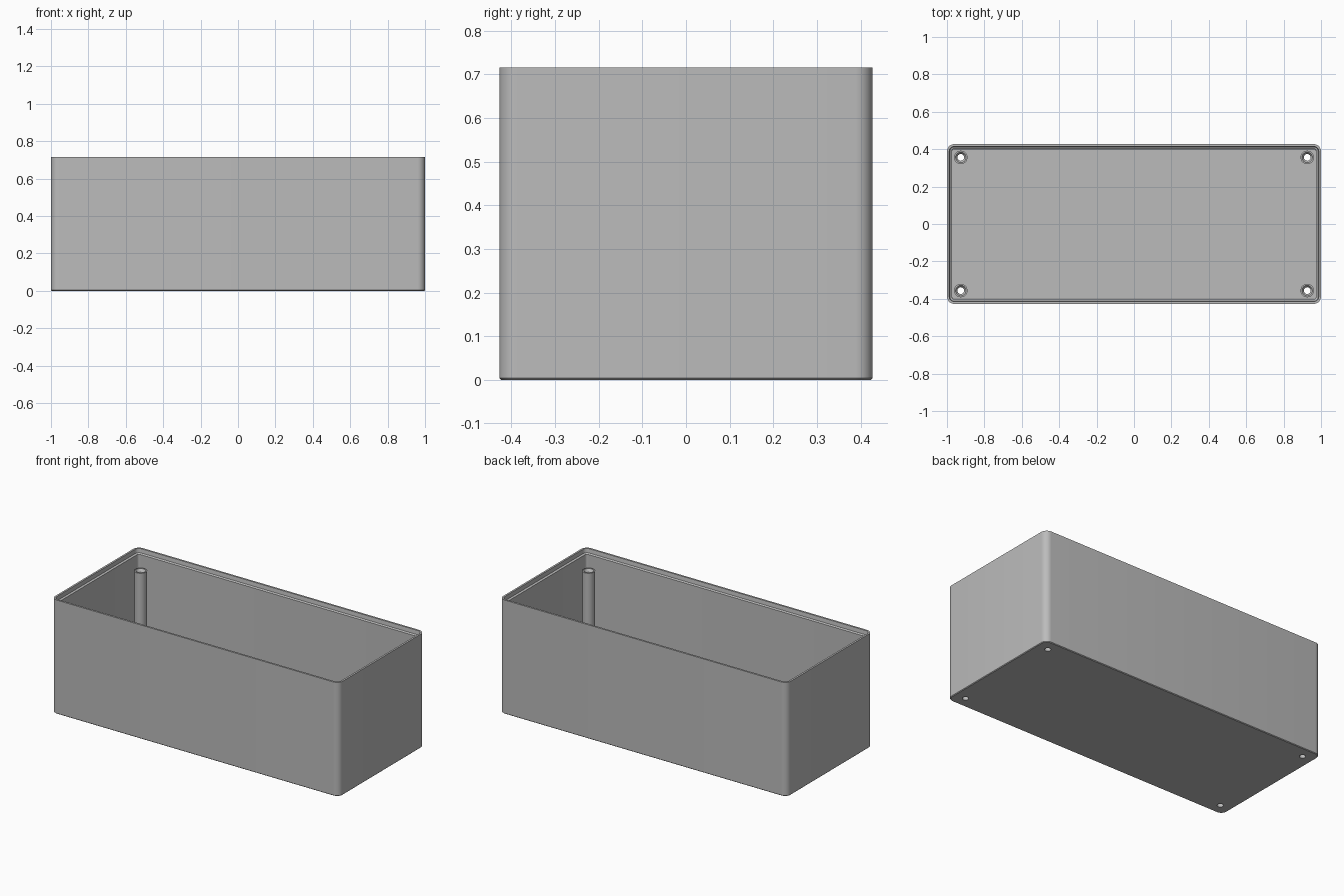
import bpy, bmesh, math
from mathutils import Vector

cube = bpy.data.objects.get("Cube")
if cube:
    bpy.data.objects.remove(cube, do_unlink=True)

HALF_X, HALF_Y, HEIGHT = 1.0, 0.4275, 0.715
RADIUS, FLOOR = 0.04, 0.03
POST_X, POST_Y, POST_TOP = 0.926, 0.356, 0.61
POST_R, HOLE_R = 0.036, 0.018

grey = bpy.data.materials.new("plain grey")
grey.use_nodes = True
grey.diffuse_color = (0.5, 0.5, 0.5, 1)
grey.node_tree.nodes["Principled BSDF"].inputs["Base Color"].default_value = (0.5, 0.5, 0.5, 1)


def finish(name, bm):
    mesh = bpy.data.meshes.new(name)
    bmesh.ops.recalc_face_normals(bm, faces=bm.faces)
    bm.to_mesh(mesh)
    bm.free()
    mesh.materials.append(grey)
    obj = bpy.data.objects.new(name, mesh)
    bpy.context.collection.objects.link(obj)
    return obj


def smooth(obj):
    bpy.ops.object.select_all(action="DESELECT")
    obj.select_set(True)
    bpy.context.view_layer.objects.active = obj
    bpy.ops.object.shade_smooth_by_angle(angle=math.radians(30))


def rounded_rectangle(inset, z, steps=8):
    r = max(RADIUS - inset, 0.012)
    cx, cy = HALF_X - inset - r, HALF_Y - inset - r
    points = []
    for quarter, (sx, sy) in enumerate([(1, 1), (-1, 1), (-1, -1), (1, -1)]):
        for i in range(steps + 1):
            a = (quarter + i / steps) * math.pi / 2
            points.append(Vector((sx * cx + r * math.cos(a), sy * cy + r * math.sin(a), z)))
    return points


def circle(r, z, steps=32):
    return [Vector((r * math.cos(2 * math.pi * i / steps),
                    r * math.sin(2 * math.pi * i / steps), z)) for i in range(steps)]


def loft(bm, rings, capped):
    loops = [[bm.verts.new(p) for p in ring] for ring in rings]
    for low, high in zip(loops, loops[1:]):
        for i in range(len(low)):
            j = (i + 1) % len(low)
            bm.faces.new((low[i], low[j], high[j], high[i]))
    if capped:
        bm.faces.new(loops[0])
        bm.faces.new(loops[-1])


# Open-topped box: outside wall, thin rim, sloped lip, inside wall and floor
bm = bmesh.new()
section = [(0.004, 0), (0, 0.004), (0, HEIGHT), (0.012, HEIGHT),
           (0.015, HEIGHT - 0.025), (0.026, HEIGHT - 0.03), (0.028, FLOOR)]
loft(bm, [rounded_rectangle(inset, z) for inset, z in section], True)
box = finish("box_shell", bm)

corners = [(sx * POST_X, sy * POST_Y) for sx in (-1, 1) for sy in (-1, 1)]

# Screw holes through the floor
bm = bmesh.new()
for x, y in corners:
    offset = Vector((x, y, 0))
    loft(bm, [[p + offset for p in circle(HOLE_R, z)] for z in (-0.1, 0.1)], True)
cutter = finish("hole_cutter", bm)
cutter.hide_render = True
cut = box.modifiers.new("screw holes", "BOOLEAN")
cut.operation = "DIFFERENCE"
cut.solver = "EXACT"
cut.object = cutter
bpy.context.view_layer.objects.active = box
bpy.ops.object.modifier_apply(modifier=cut.name)
bpy.data.objects.remove(cutter, do_unlink=True)
smooth(box)

# Hollow corner screw posts with a countersunk top
for number, (x, y) in enumerate(corners, 1):
    bm = bmesh.new()
    profile = [(POST_R, FLOOR), (POST_R, POST_TOP), (0.028, POST_TOP),
               (HOLE_R, POST_TOP - 0.015), (HOLE_R, FLOOR)]
    loft(bm, [circle(r, z) for r, z in profile], False)
    post = finish(f"screw_post_{number}", bm)
    post.location = (x, y, 0)
    smooth(post)
